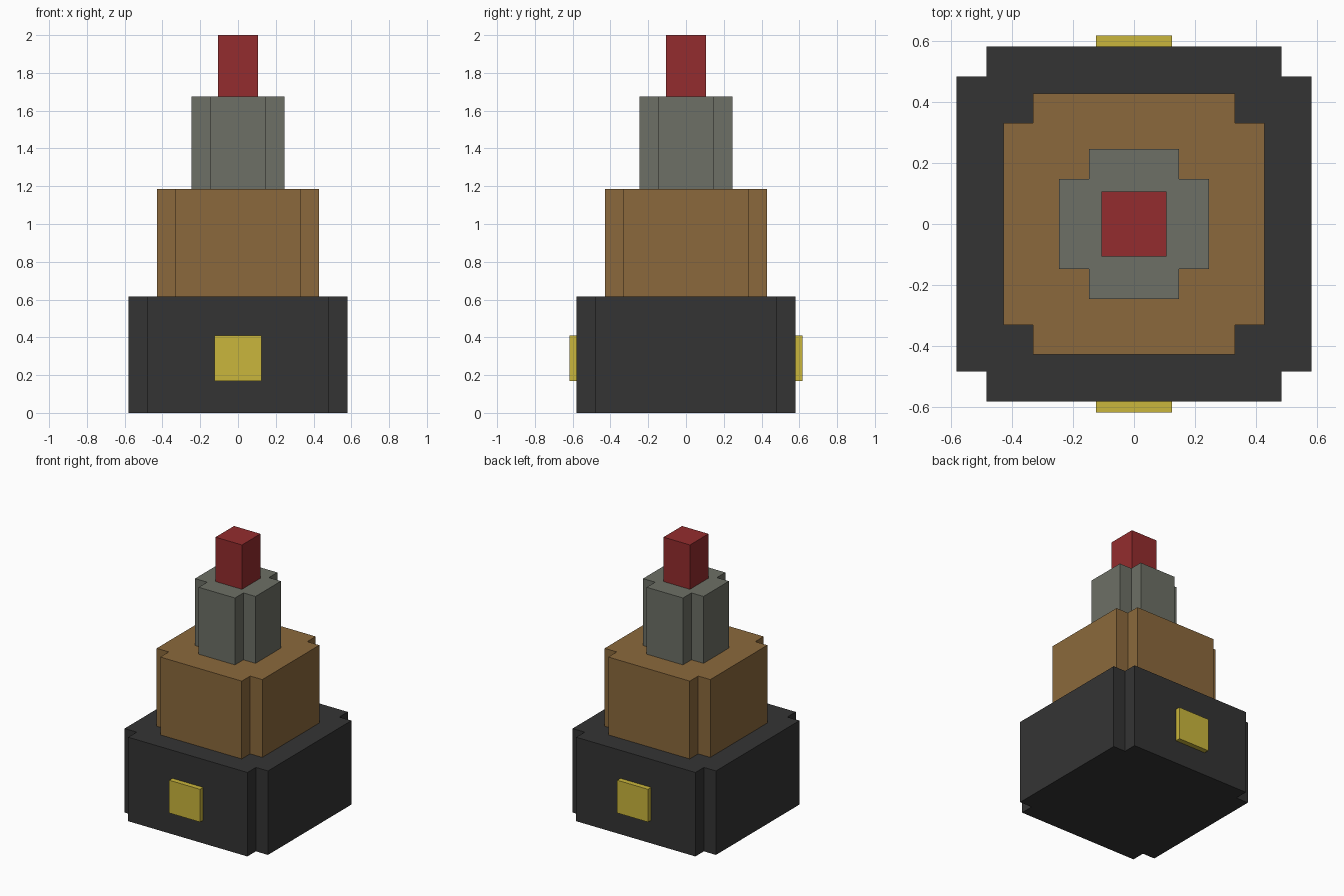
import bpy, bmesh

if "Cube" in bpy.data.objects:
    bpy.data.objects.remove(bpy.data.objects["Cube"])


def material(name, rgb):
    # 8-bit display colour to linear diffuse colour
    lin = [((c / 255 + 0.055) / 1.055) ** 2.4 for c in rgb]
    m = bpy.data.materials.new(name)
    m.diffuse_color = (*lin, 1)
    m.use_nodes = True
    m.node_tree.nodes["Principled BSDF"].inputs["Base Color"].default_value = m.diffuse_color
    return m


def prism(name, outline, z0, z1, mat):
    bm = bmesh.new()
    base = bm.faces.new([bm.verts.new((x, y, z0)) for x, y in outline])
    top = bmesh.ops.extrude_face_region(bm, geom=[base], use_keep_orig=True)
    verts = [g for g in top["geom"] if isinstance(g, bmesh.types.BMVert)]
    bmesh.ops.translate(bm, vec=(0, 0, z1 - z0), verts=verts)
    bmesh.ops.recalc_face_normals(bm, faces=bm.faces)
    mesh = bpy.data.meshes.new(name)
    bm.to_mesh(mesh)
    bm.free()
    mesh.materials.append(mat)
    obj = bpy.data.objects.new(name, mesh)
    bpy.context.collection.objects.link(obj)
    return obj


def rect(x0, x1, y0, y1):
    return [(x0, y0), (x1, y0), (x1, y1), (x0, y1)]


def notched_square(r, notch):
    # Square outline with a square step cut from every corner
    i = r - notch
    corner = [(r, -i), (r, i), (i, i)]
    pts = []
    for _ in range(4):
        pts += corner
        corner = [(-y, x) for x, y in corner]
    return pts


charcoal = material("charcoal", (52, 52, 52))
brown = material("brown", (139, 105, 60))
grey = material("grey", (109, 112, 102))
red = material("red", (148, 44, 46))
yellow = material("yellow", (202, 182, 60))

# Stacked tiers with stepped corners
prism("base_tier", notched_square(0.581, 0.098), 0, 0.615, charcoal)
prism("middle_tier", notched_square(0.428, 0.098), 0.615, 1.185, brown)
prism("upper_tier", notched_square(0.245, 0.098), 1.185, 1.675, grey)

# Square tip
prism("tip", rect(-0.107, 0.107, -0.107, 0.107), 1.675, 2.0, red)

# Raised plates on the front and back of the base
for side, s in (("front", -1), ("back", 1)):
    y0, y1 = sorted((s * 0.581, s * 0.618))
    prism(side + "_plate", rect(-0.125, 0.125, y0, y1), 0.17, 0.41, yellow)
